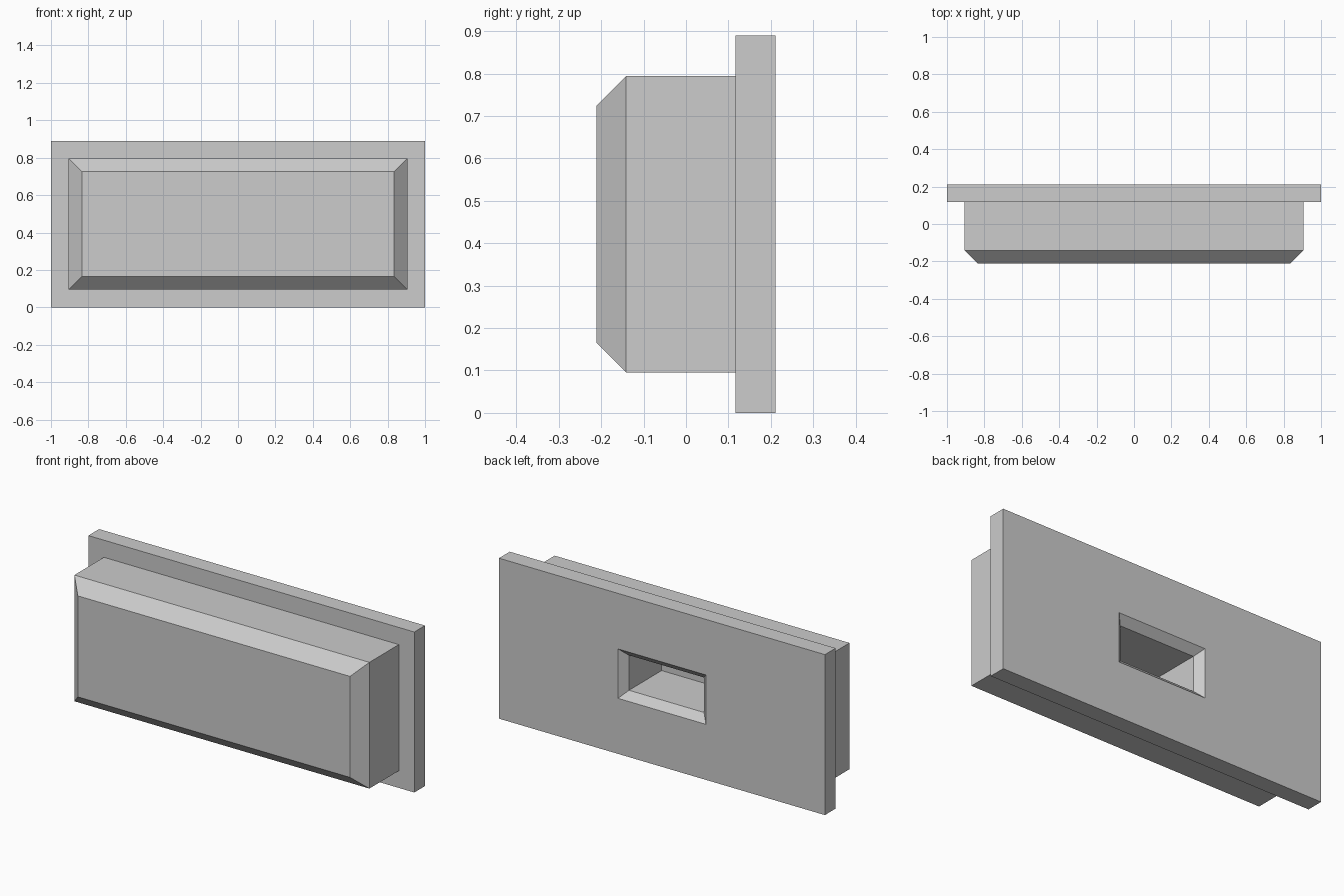
import bpy
import bmesh

cube = bpy.data.objects.get("Cube")
if cube:
    bpy.data.objects.remove(cube, do_unlink=True)

# One plain grey for every part
grey = bpy.data.materials.new("plain grey")
grey.use_nodes = True
colour = (0.604, 0.604, 0.604, 1)
grey.diffuse_color = colour
grey.node_tree.nodes["Principled BSDF"].inputs["Base Color"].default_value = colour

MID_Z = 0.445
FRONT, BACK = -0.211, 0.211
FLANGE_FRONT = 0.117
FLANGE = (1.0, 0.445)       # half width, half height
BODY = (0.905, 0.35)
SOCKET = (0.23, 0.097)
CHAMFER, LIP = 0.07, 0.04
SOCKET_FLOOR = -0.115


def grow(size, amount):
    return size[0] + amount, size[1] + amount


def loft(name, rings, cap_first=False, cap_last=False):
    """Join rectangular rings, each given as (half sizes, y), front to back."""
    bm = bmesh.new()
    loops = []
    for (w, h), y in rings:
        corners = ((-w, -h), (w, -h), (w, h), (-w, h))
        loops.append([bm.verts.new((x, y, MID_Z + z)) for x, z in corners])
    for a, b in zip(loops, loops[1:]):
        for i in range(4):
            j = (i + 1) % 4
            bm.faces.new((a[j], a[i], b[i], b[j]))
    if cap_first:
        bm.faces.new(loops[0])
    if cap_last:
        bm.faces.new(loops[-1][::-1])
    mesh = bpy.data.meshes.new(name)
    bm.to_mesh(mesh)
    bm.free()
    mesh.materials.append(grey)
    obj = bpy.data.objects.new(name, mesh)
    bpy.context.collection.objects.link(obj)
    return obj


# Raised body with a chamfered front panel
loft("front_body", [
    (grow(BODY, -CHAMFER), FRONT),
    (BODY, FRONT + CHAMFER),
    (BODY, FLANGE_FRONT),
], cap_first=True)

# Wider flange behind the body, framing the rear opening
loft("back_flange", [
    (BODY, FLANGE_FRONT),
    (FLANGE, FLANGE_FRONT),
    (FLANGE, BACK),
    (grow(SOCKET, LIP), BACK),
])

# Deep socket in the back with a sloped lip
loft("rear_socket", [
    (grow(SOCKET, LIP), BACK),
    (SOCKET, BACK - LIP),
    (SOCKET, SOCKET_FLOOR),
], cap_last=True)
